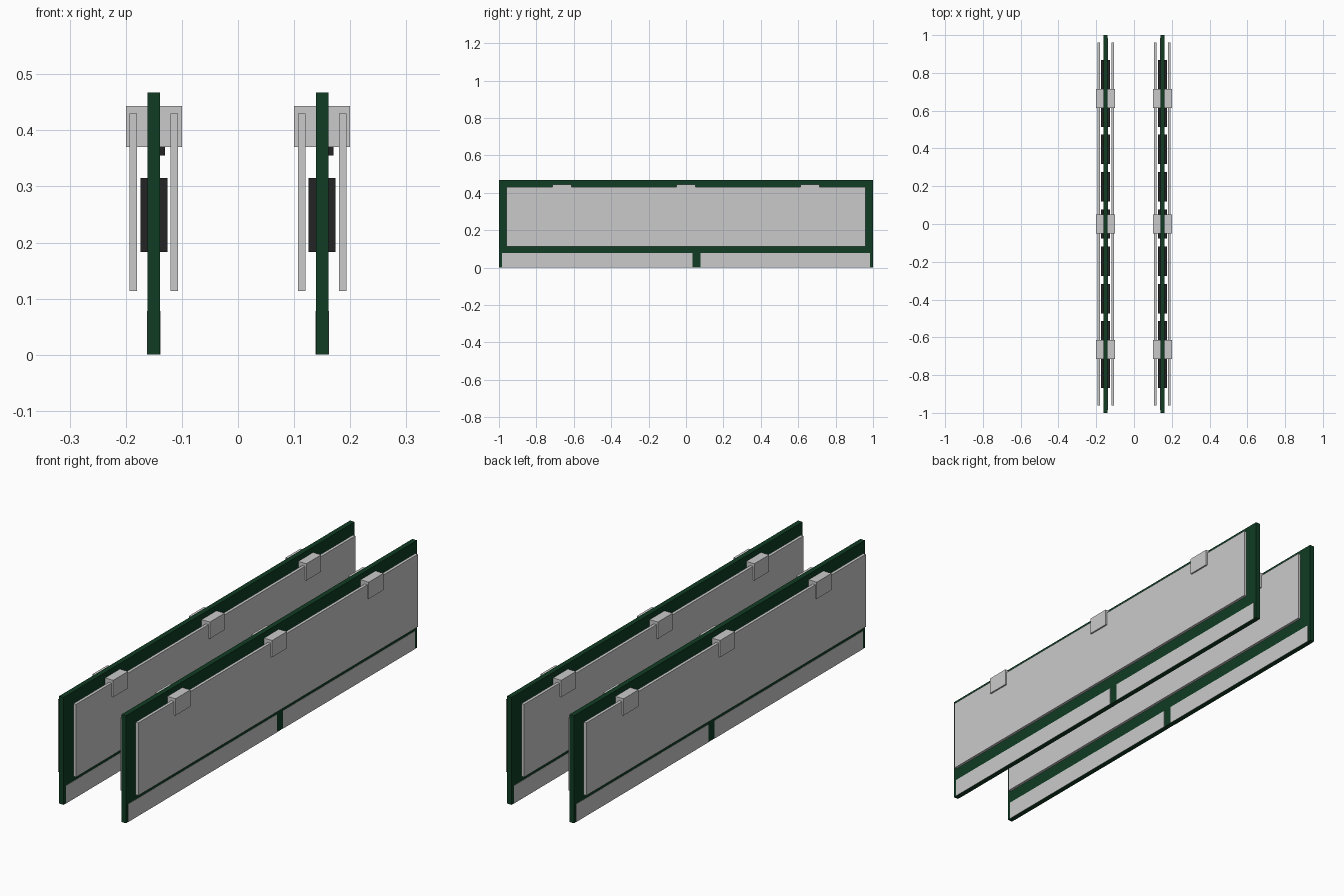
import bpy

cube = bpy.data.objects.get("Cube")
if cube:
    bpy.data.objects.remove(cube, do_unlink=True)


def make_material(name, rgb):
    mat = bpy.data.materials.new(name)
    mat.use_nodes = True
    color = (*rgb, 1.0)
    mat.diffuse_color = color
    mat.node_tree.nodes["Principled BSDF"].inputs["Base Color"].default_value = color
    return mat


GREEN = make_material("dark green board", (0.005, 0.045, 0.017))
SILVER = make_material("light grey metal", (0.59, 0.59, 0.59))
BLACK = make_material("black chip", (0.017, 0.017, 0.017))


def box(name, x, y, z, mat):
    """Box spanning the given (low, high) ranges."""
    spans = (x, y, z)
    bpy.ops.mesh.primitive_cube_add(size=1, location=[(a + b) / 2 for a, b in spans])
    obj = bpy.context.object
    obj.name = name
    obj.scale = [b - a for a, b in spans]
    bpy.ops.object.transform_apply(location=False, rotation=False, scale=True)
    obj.data.materials.append(mat)
    return obj


def around(center, half):
    return (center - half, center + half)


BOARD = 0.011      # half thickness of the board
CHIP_STEP = 0.1975

for side, cx in (("right", -0.15), ("left", 0.15)):
    # Circuit board
    box(f"{side}_board", around(cx, BOARD), (-1, 1), (0, 0.467), GREEN)

    # Row of memory chips, showing on both faces of the board
    for i in range(9):
        box(f"{side}_memory_chip_{i + 1}", around(cx, 0.024),
            around((i - 4) * CHIP_STEP, 0.078), (0.183, 0.315), BLACK)

    # Small controller chip on one face
    box(f"{side}_controller_chip", (cx + BOARD, cx + 0.02),
        around(0, 0.04), (0.355, 0.395), BLACK)

    for face, s in (("outer", -1), ("inner", 1)):
        # Edge contacts, split by the key gap
        for part, y in (("front", (-0.985, 0.035)), ("back", (0.078, 0.985))):
            x = sorted((cx + s * BOARD, cx + s * 0.012))
            box(f"{side}_{face}_{part}_contacts", x, y, (0, 0.078), SILVER)
        # Heat spreader plate
        x = sorted((cx + s * 0.03, cx + s * 0.043))
        box(f"{side}_{face}_heat_spreader", x, (-0.96, 0.96), (0.114, 0.43), SILVER)

    # Clips holding the spreaders together
    for part, y in (("front", -0.664), ("middle", 0), ("back", 0.664)):
        box(f"{side}_{part}_clip", around(cx, 0.05), around(y, 0.051),
            (0.37, 0.443), SILVER)
